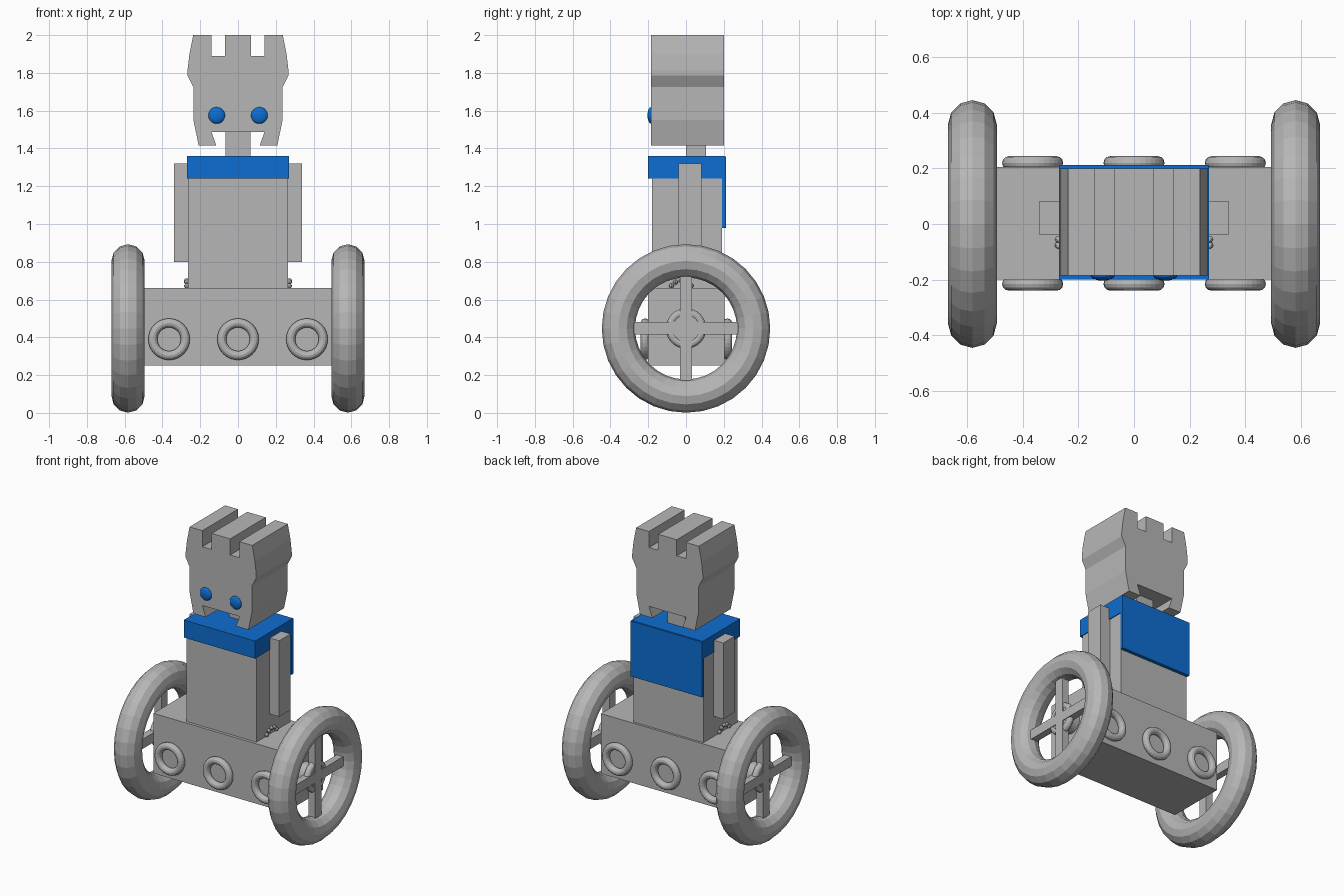
import bpy, bmesh, math
from mathutils import Matrix

if "Cube" in bpy.data.objects:
    bpy.data.objects.remove(bpy.data.objects["Cube"])


def material(name, rgb):
    m = bpy.data.materials.new(name)
    m.diffuse_color = (*rgb, 1)
    m.use_nodes = True
    m.node_tree.nodes["Principled BSDF"].inputs["Base Color"].default_value = m.diffuse_color
    return m


GREY = material("light_grey", (0.47, 0.47, 0.47))
BLUE = material("bright_blue", (0.004, 0.155, 0.64))


def finish(name, mesh, mat):
    mesh.materials.append(mat)
    ob = bpy.data.objects.new(name, mesh)
    bpy.context.collection.objects.link(ob)
    return ob


def box(name, x, y, z, mat=GREY):
    bm = bmesh.new()
    bmesh.ops.create_cube(bm, size=1)
    for v in bm.verts:
        for i, (a, b) in enumerate((x, y, z)):
            v.co[i] = (a + b) / 2 + v.co[i] * (b - a)
    mesh = bpy.data.meshes.new(name)
    bm.to_mesh(mesh)
    bm.free()
    return finish(name, mesh, mat)


def torus(name, loc, rot, major, minor, seg=32, sides=12):
    bpy.ops.mesh.primitive_torus_add(location=loc, rotation=rot, major_radius=major,
                                     minor_radius=minor, major_segments=seg, minor_segments=sides)
    ob = bpy.context.object
    ob.name = name
    ob.data.materials.append(GREY)
    bpy.ops.object.shade_flat()
    return ob


def sphere(name, loc, scale, mat, seg=16, rings=10):
    bm = bmesh.new()
    bmesh.ops.create_uvsphere(bm, u_segments=seg, v_segments=rings, radius=1)
    bm.transform(Matrix.Translation(loc) @ Matrix.Diagonal((*scale, 1)))
    mesh = bpy.data.meshes.new(name)
    bm.to_mesh(mesh)
    bm.free()
    return finish(name, mesh, mat)


def prism(name, half, y0, y1, mat):
    # half profile (x, z) mirrored across x = 0, then extruded along y
    pts = half + [(-x, z) for x, z in reversed(half)]
    bm = bmesh.new()
    face = bm.faces.new([bm.verts.new((x, y0, z)) for x, z in pts])
    new = bmesh.ops.extrude_face_region(bm, geom=[face])["geom"]
    bmesh.ops.translate(bm, vec=(0, y1 - y0, 0),
                        verts=[g for g in new if isinstance(g, bmesh.types.BMVert)])
    bmesh.ops.recalc_face_normals(bm, faces=bm.faces)
    mesh = bpy.data.meshes.new(name)
    bm.to_mesh(mesh)
    bm.free()
    return finish(name, mesh, mat)


# Body blocks
box("base", (-0.5, 0.5), (-0.2, 0.205), (0.25, 0.66))
box("torso", (-0.265, 0.265), (-0.18, 0.19), (0.65, 1.25))
box("collar", (-0.27, 0.27), (-0.2, 0.205), (1.24, 1.36), BLUE)
box("cape", (-0.27, 0.27), (0.19, 0.213), (0.98, 1.358), BLUE)
box("neck", (-0.067, 0.067), (0.0, 0.105), (1.35, 1.5))

# Head with notched crown, bulging temples and open jaw
prism("head", [(0.07, 2.0), (0.07, 1.89), (0.14, 1.89), (0.14, 2.0), (0.237, 2.0),
               (0.257, 1.9), (0.267, 1.815), (0.267, 1.785), (0.236, 1.725), (0.236, 1.55),
               (0.208, 1.415), (0.115, 1.415), (0.14, 1.488)], -0.185, 0.2, GREY)

# Decorative rings on the front and back of the base
for y in (-0.216, 0.22):
    for x in (-0.365, 0, 0.365):
        torus("base_ring", (x, y, 0.39), (math.pi / 2, 0, 0), 0.086, 0.024)

for s in (-1, 1):
    # Eye and arm
    sphere("eye", (s * 0.113, -0.185, 1.575), (0.044, 0.019, 0.044), BLUE)
    box("arm", sorted((s * 0.25, s * 0.34)), (-0.04, 0.082), (0.8, 1.32))

    # Half-sunken ring of beads at the hip
    for i in range(12):
        a = i * math.tau / 12
        sphere("hip_bead", (s * 0.27, -0.025 + 0.06 * math.cos(a), 0.645 + 0.055 * math.sin(a)),
               (0.016, 0.013, 0.013), GREY, 8, 6)

    # Wheel: tyre, hub ring, axle and crossed spokes
    x, z = s * 0.582, 0.447
    side = (0, math.pi / 2, 0)
    torus("tyre", (x, 0, z), side, 0.358, 0.088)
    torus("hub_ring", (x, 0, z), side, 0.085, 0.022)
    bpy.ops.mesh.primitive_cylinder_add(vertices=24, radius=0.072, depth=0.12,
                                        location=(s * 0.54, 0, z), rotation=side)
    axle = bpy.context.object
    axle.name = "axle"
    axle.data.materials.append(GREY)
    box("upright_spoke", (x - 0.025, x + 0.025), (-0.033, 0.033), (z - 0.32, z + 0.32))
    box("level_spoke", (x - 0.024, x + 0.024), (-0.32, 0.32), (z - 0.033, z + 0.033))
